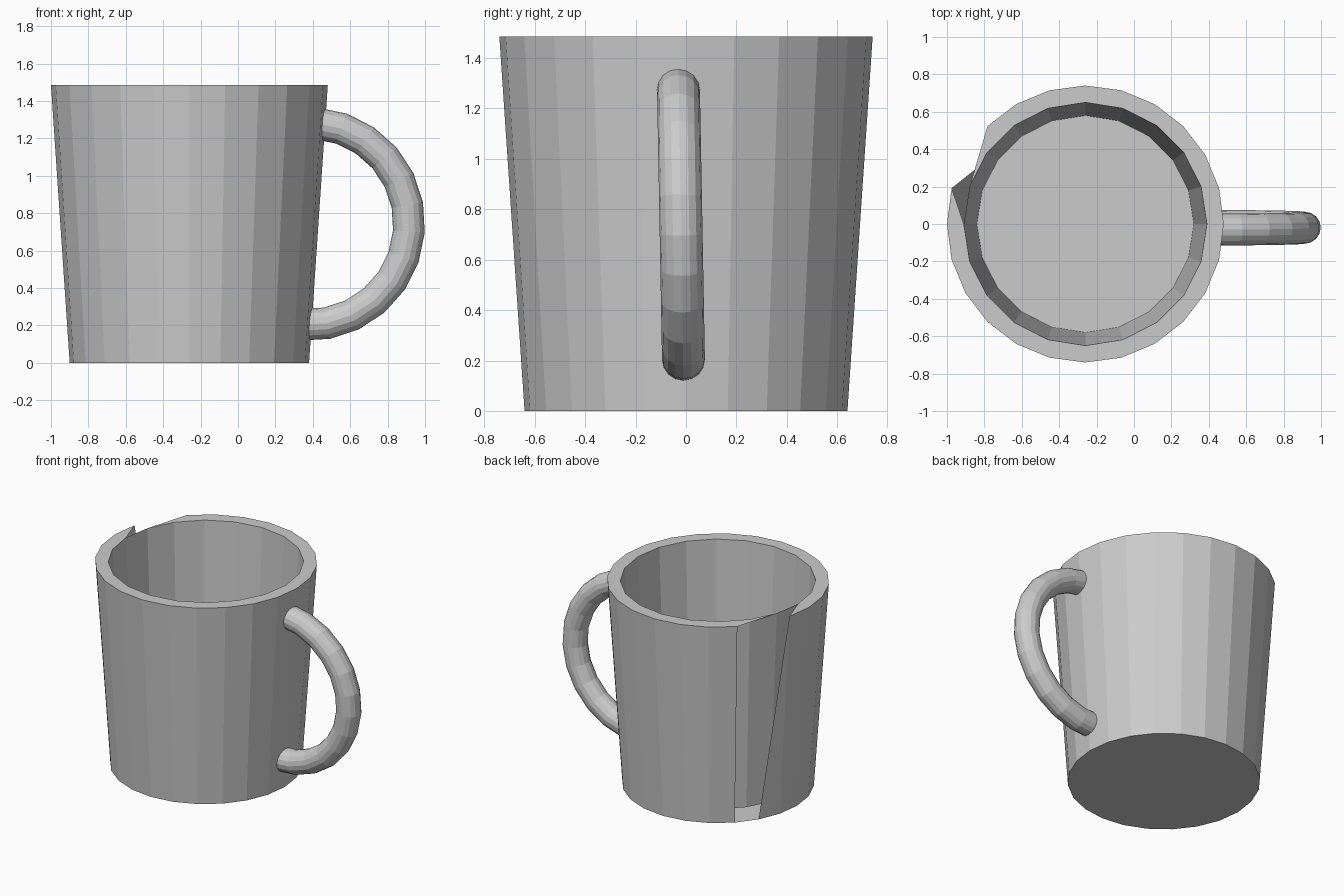
import bpy, bmesh
from math import sin, cos, radians, pi
from mathutils import Vector

cube = bpy.data.objects.get("Cube")
if cube:
    bpy.data.objects.remove(cube, do_unlink=True)

# Single grey clay colour
GREY = (0.6, 0.6, 0.6, 1)
mat = bpy.data.materials.new("plain grey")
mat.use_nodes = True
mat.diffuse_color = GREY
mat.node_tree.nodes["Principled BSDF"].inputs["Base Color"].default_value = GREY


def finish(bm, name):
    mesh = bpy.data.meshes.new(name)
    bm.to_mesh(mesh)
    bm.free()
    mesh.materials.append(mat)
    obj = bpy.data.objects.new(name, mesh)
    bpy.context.collection.objects.link(obj)
    return obj


def ring(bm, sides, radius, z):
    steps = [2 * pi * i / sides for i in range(sides)]
    return [bm.verts.new((-0.26 + radius * cos(a), radius * sin(a), z)) for a in steps]


def wall(bm, low, high, skip=()):
    n = len(low)
    for i in range(n):
        if i not in skip:
            j = (i + 1) % n
            bm.faces.new((low[i], low[j], high[j], high[i]))


# Cup: tapered outer shell and separate inner bowl
HEIGHT, OUT, INN = 1.485, 24, 20
CHIP = 10                      # missing outer rim corner
bm = bmesh.new()
base = ring(bm, OUT, 0.64, 0)
lip = ring(bm, OUT, 0.74, HEIGHT)
floor = ring(bm, INN, 0.58, 0.075)
bowl = ring(bm, INN, 0.65, HEIGHT)

wall(bm, base, lip, skip=(CHIP - 1, CHIP))
bm.faces.new((base[CHIP], base[CHIP + 1], lip[CHIP + 1]))
wall(bm, bowl, floor)
bm.faces.new(base[::-1])
bm.faces.new(floor)

# Flat rim, open where the corner is chipped away
outer_run = [lip[(CHIP + 1 + k) % OUT] for k in range(OUT - 1)]
inner_run = [bowl[(INN // 2 - 1 - k) % INN] for k in range(INN)]
bm.faces.new(outer_run + inner_run)
bm.verts.remove(lip[CHIP])
finish(bm, "cup")

# Handle: half ring of round tube, leaning with the wall
R, TUBE, SEGS, SIDES = 0.54, 0.085, 12, 16
LEAN = radians(4.2)
bm = bmesh.new()
loops = []
for s in range(SEGS + 1):
    a = -pi / 2 + pi * s / SEGS - LEAN
    out = Vector((cos(a), 0, sin(a)))
    mid = Vector((0.375, -0.02, 0.742)) + out * R
    mid.y -= 0.0185 * R * out.z
    loop = []
    for k in range(SIDES):
        t = 2 * pi * k / SIDES
        loop.append(bm.verts.new(mid + TUBE * (out * cos(t) + Vector((0, sin(t), 0)))))
    loops.append(loop)
for low, high in zip(loops, loops[1:]):
    wall(bm, low, high)
bm.faces.new(loops[0][::-1])
bm.faces.new(loops[-1])
bmesh.ops.recalc_face_normals(bm, faces=bm.faces)
finish(bm, "handle")
